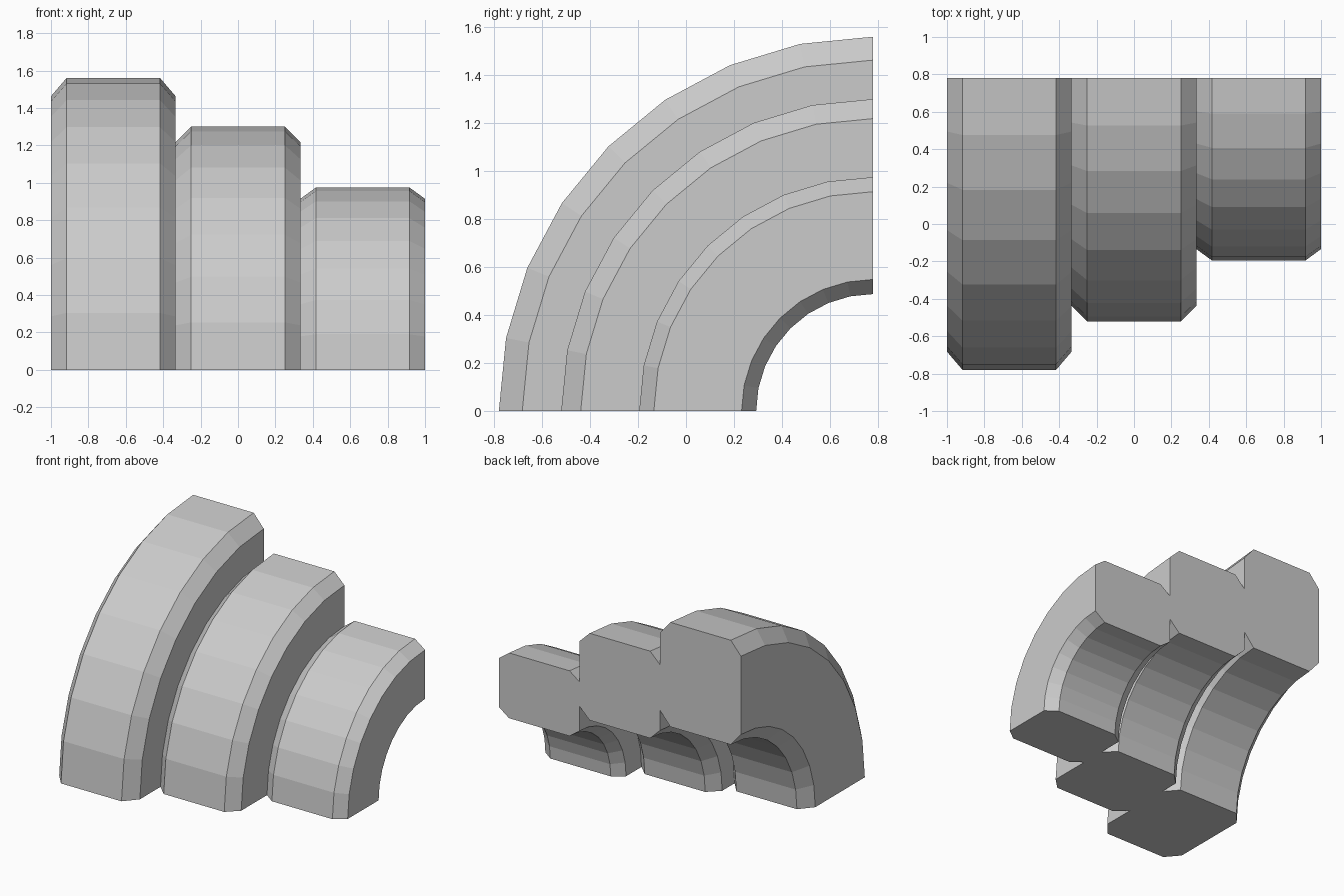
import bpy, bmesh
from math import pi, sin, cos

if "Cube" in bpy.data.objects:
    bpy.data.objects.remove(bpy.data.objects["Cube"])

STEPS = 8          # sides in each quarter turn
AXIS_Y = 0.78      # rotation axis runs along x at this y, z = 0
WIDTH = 2 / 3


def quarter_ring(name, x0, outer):
    """Chamfered rectangular section swept through a quarter turn."""
    inner, c, w = outer * 0.5, outer / 16, WIDTH / 8
    x1 = x0 + WIDTH
    profile = [(x0, inner + c), (x0 + w, inner), (x1 - w, inner), (x1, inner + c),
               (x1, outer - c), (x1 - w, outer), (x0 + w, outer), (x0, outer - c)]
    bm = bmesh.new()
    loops = []
    for i in range(STEPS + 1):
        a = pi / 2 * i / STEPS
        loops.append([bm.verts.new((x, AXIS_Y - r * cos(a), r * sin(a)))
                      for x, r in profile])
    # swept sides
    n = len(profile)
    for a, b in zip(loops, loops[1:]):
        for j in range(n):
            k = (j + 1) % n
            bm.faces.new((a[j], a[k], b[k], b[j]))
    # end caps
    bm.faces.new(loops[0][::-1])
    bm.faces.new(loops[-1])
    bmesh.ops.recalc_face_normals(bm, faces=bm.faces[:])
    mesh = bpy.data.meshes.new(name)
    bm.to_mesh(mesh)
    bm.free()
    obj = bpy.data.objects.new(name, mesh)
    bpy.context.collection.objects.link(obj)


# three curved segments stepping down in size along x
for i, (name, radius) in enumerate([("large_arc_segment", 1.56),
                                    ("middle_arc_segment", 1.30),
                                    ("small_arc_segment", 0.975)]):
    quarter_ring(name, -1 + i * WIDTH, radius)
